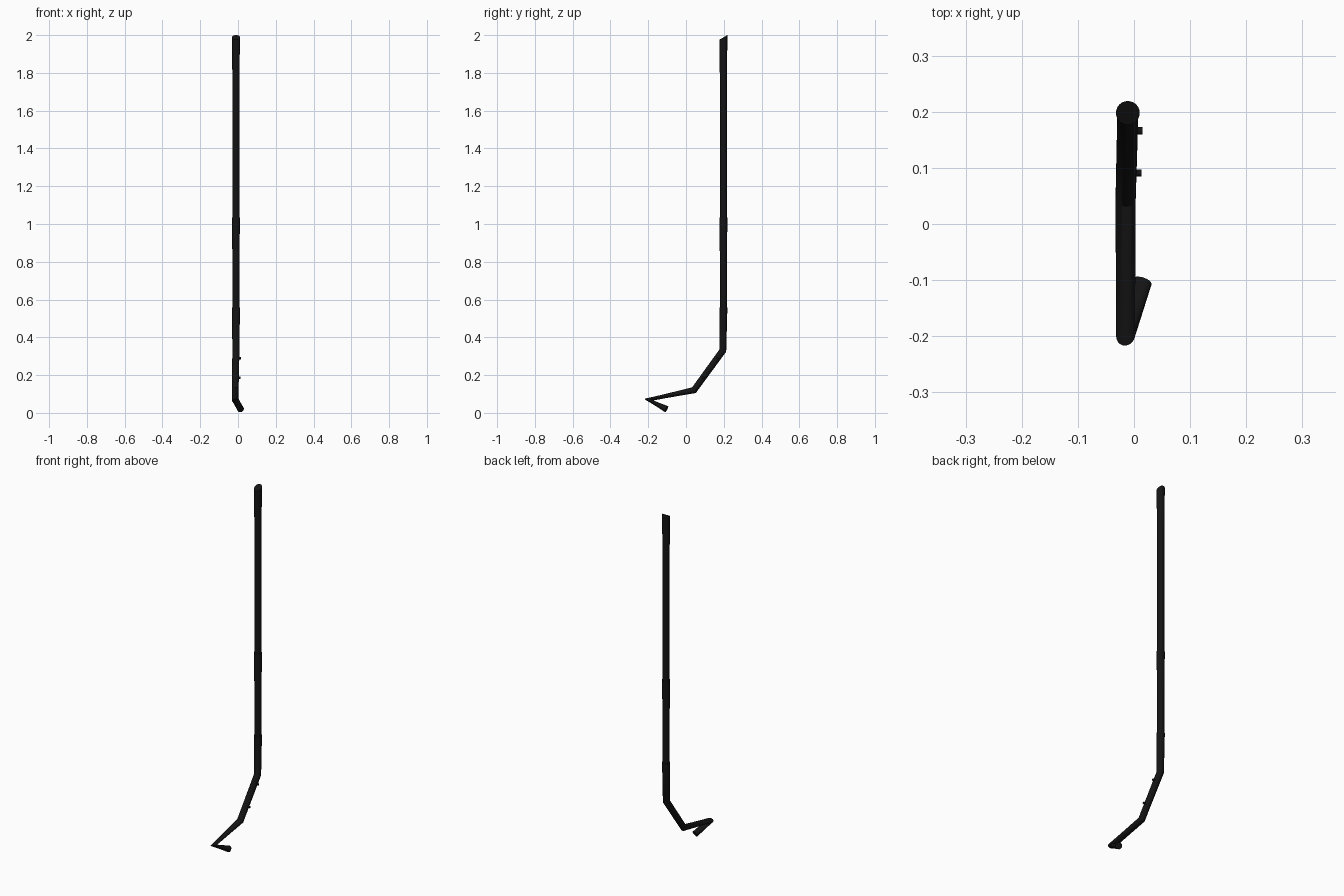
import bpy, bmesh, math
from mathutils import Vector

if "Cube" in bpy.data.objects:
    bpy.data.objects.remove(bpy.data.objects["Cube"])

SIDES = 24
black = bpy.data.materials.new("matte_black")
black.diffuse_color = (0.007, 0.007, 0.007, 1)
black.use_nodes = True
black.node_tree.nodes["Principled BSDF"].inputs["Base Color"].default_value = black.diffuse_color


def tube(name, path, radii, start_normal=None):
    """Capped tube through the path; rings at corners lie on the bisecting plane."""
    pts = [Vector(p) for p in path]
    bm = bmesh.new()
    rings = []
    for i, p in enumerate(pts):
        n = Vector()
        if i > 0:
            n += (p - pts[i - 1]).normalized()
        if i < len(pts) - 1:
            n += (pts[i + 1] - p).normalized()
        n.normalize()
        axis = Vector((0, 1, 0)) if abs(n.x) > 0.9 else Vector((1, 0, 0))
        u = (axis - n * axis.dot(n)).normalized()
        v = n.cross(u)
        ring = []
        for k in range(SIDES):
            a = 2 * math.pi * k / SIDES
            co = p + (u * math.cos(a) + v * math.sin(a)) * radii[i]
            if i == 0 and start_normal:          # slanted cut at the start
                s = Vector(start_normal)
                co -= n * ((co - p).dot(s) / n.dot(s))
            ring.append(bm.verts.new(co))
        rings.append(ring)
    for a, b in zip(rings, rings[1:]):
        for k in range(SIDES):
            j = (k + 1) % SIDES
            bm.faces.new((a[k], a[j], b[j], b[k]))
    bm.faces.new(rings[0][::-1])
    bm.faces.new(rings[-1])
    bmesh.ops.recalc_face_normals(bm, faces=bm.faces)
    mesh = bpy.data.meshes.new(name)
    bm.to_mesh(mesh)
    bm.free()
    mesh.materials.append(black)
    obj = bpy.data.objects.new(name, mesh)
    bpy.context.collection.objects.link(obj)
    bpy.ops.object.select_all(action='DESELECT')
    obj.select_set(True)
    bpy.context.view_layer.objects.active = obj
    bpy.ops.object.shade_smooth_by_angle(angle=math.radians(35))
    return obj


X, Y = -0.011, 0.198
WIDE, NARROW = 0.0212, 0.0182

# Straight pole sections, each widest at its top socket
tube("upper_pole", [(X, Y, 1.988), (X, Y, 1.70), (X, Y, 1.02)],
     [WIDE, NARROW, NARROW], start_normal=(0, -0.5, 0.87))
tube("middle_pole", [(X, Y, 1.035), (X, Y, 0.75), (X, Y, 0.54)],
     [WIDE, NARROW, NARROW])

# Bent lower section ending in the folded-back foot
bend_a, bend_b = Vector((X, Y - 0.003, 0.33)), Vector((-0.015, 0.042, 0.12))
tube("bent_lower_pole",
     [(X, Y, 0.557), bend_a, bend_b, (-0.015, -0.199, 0.07), (0.014, -0.103, 0.02)],
     [WIDE, 0.0188, 0.018, 0.018, 0.018])

# Small side pegs on the slanted part
for i, t in enumerate((0.19, 0.68)):
    c = bend_a.lerp(bend_b, t)
    tube(f"side_peg_{i + 1}", [c, c + Vector((0.027, 0, 0))], [0.0065, 0.0065])
